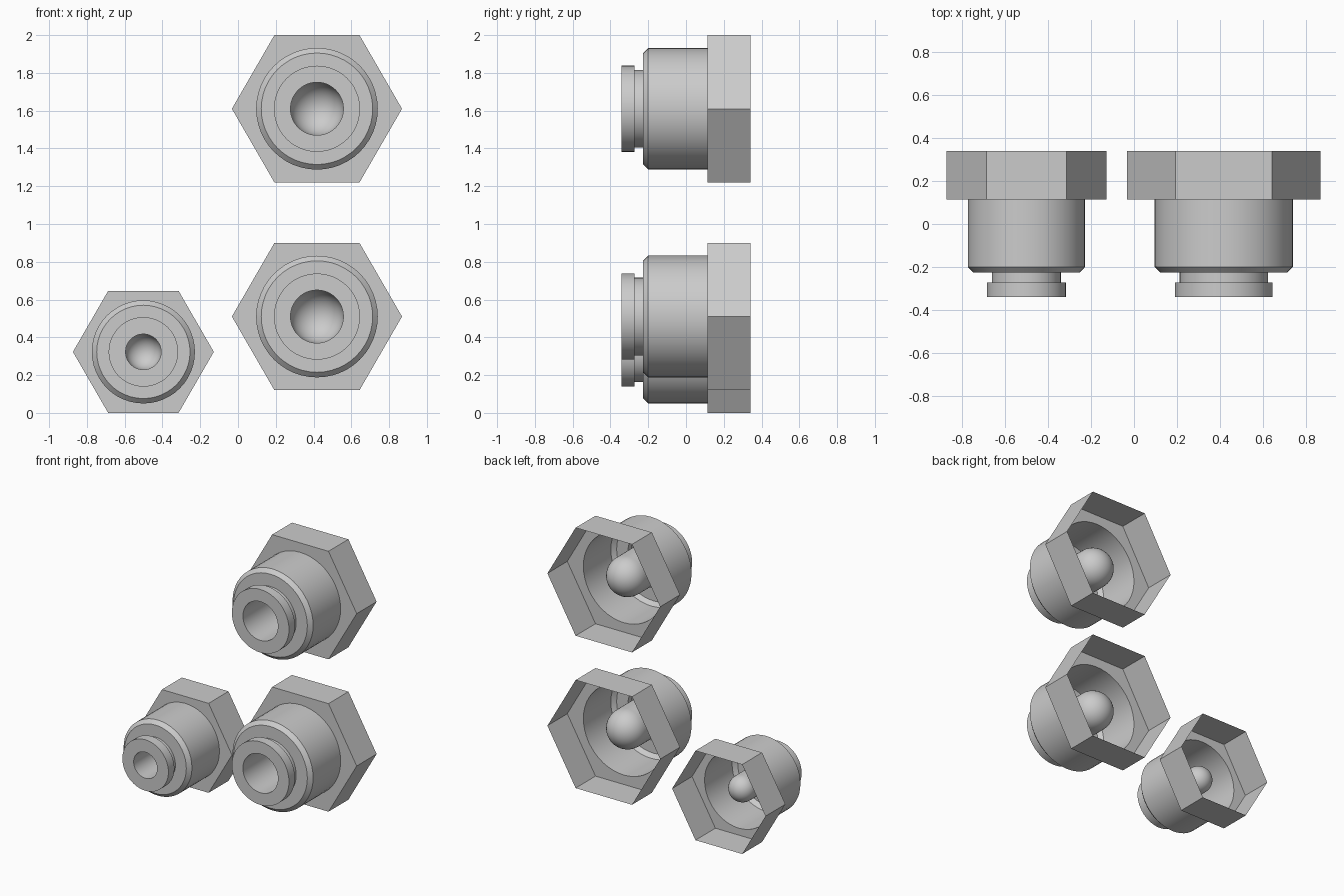
import bpy
import bmesh
import math

cube = bpy.data.objects.get("Cube")
if cube:
    bpy.data.objects.remove(cube, do_unlink=True)

SEGMENTS = 48
STEP = math.tau / SEGMENTS
DOME_RINGS = 10

# Depth stations shared by every fitting, from open back to front
BACK, SHOULDER, DOME_CENTRE = 0.341, 0.114, 0.07
CHAMFER, BODY_FRONT, COLLAR, FRONT = -0.2, -0.227, -0.273, -0.341


def circle(radius):
    return lambda angle: radius


def hexagon(apothem):
    sector = math.pi / 3
    return lambda angle: apothem / math.cos(angle % sector - sector / 2)


def loft(name, centre, stations):
    """Skin a run of (outline, y) rings around the y axis; None closes to a pole."""
    cx, cz = centre
    bm = bmesh.new()
    rings = []
    for outline, y in stations:
        if outline is None:
            rings.append([bm.verts.new((cx, y, cz))] * SEGMENTS)
            continue
        ring = []
        for i in range(SEGMENTS):
            # Nudge keeps corner angles on the right side of the sector
            angle = i * STEP
            r = outline(angle + 1e-7)
            ring.append(bm.verts.new((cx + r * math.cos(angle), y, cz + r * math.sin(angle))))
        rings.append(ring)
    for a, b in zip(rings, rings[1:]):
        for i in range(SEGMENTS):
            j = (i + 1) % SEGMENTS
            corners = [a[i], a[j], b[j], b[i]]
            bm.faces.new(list(dict.fromkeys(corners)))
    mesh = bpy.data.meshes.new(name)
    bm.to_mesh(mesh)
    bm.free()
    obj = bpy.data.objects.new(name, mesh)
    bpy.context.collection.objects.link(obj)
    bpy.ops.object.select_all(action='DESELECT')
    obj.select_set(True)
    bpy.context.view_layer.objects.active = obj
    bpy.ops.object.shade_smooth_by_angle(angle=math.radians(30))
    return obj


def fitting(name, centre, apothem, body, chamfer, neck, collar, bore):
    # Hollow hexagonal head, open at the back
    loft(name + "_hex_head", centre, [
        (hexagon(apothem), BACK), (hexagon(apothem), SHOULDER), (circle(body), SHOULDER)])

    # Round body with chamfered front edge
    loft(name + "_body", centre, [
        (circle(body), SHOULDER), (circle(body), CHAMFER),
        (circle(chamfer), BODY_FRONT), (circle(neck), BODY_FRONT)])

    # Neck and stepped collar
    loft(name + "_collar", centre, [
        (circle(neck), BODY_FRONT), (circle(neck), COLLAR), (circle(collar), COLLAR),
        (circle(collar), FRONT), (circle(bore), FRONT)])

    # Blind bore ending in a dome
    stations = [(circle(bore), FRONT)]
    for k in range(DOME_RINGS):
        t = k / DOME_RINGS * math.pi / 2
        stations.append((circle(bore * math.cos(t)), DOME_CENTRE + bore * math.sin(t)))
    stations.append((None, DOME_CENTRE + bore))
    loft(name + "_bore", centre, stations)


# Two large fittings stacked, one small beside them
large = dict(apothem=0.39, body=0.322, chamfer=0.295, neck=0.206, collar=0.228, bore=0.14)
small = dict(apothem=0.323, body=0.273, chamfer=0.247, neck=0.16, collar=0.184, bore=0.094)
fitting("upper_large", (0.418, 1.61), **large)
fitting("lower_large", (0.418, 0.51), **large)
fitting("small", (-0.501, 0.323), **small)
